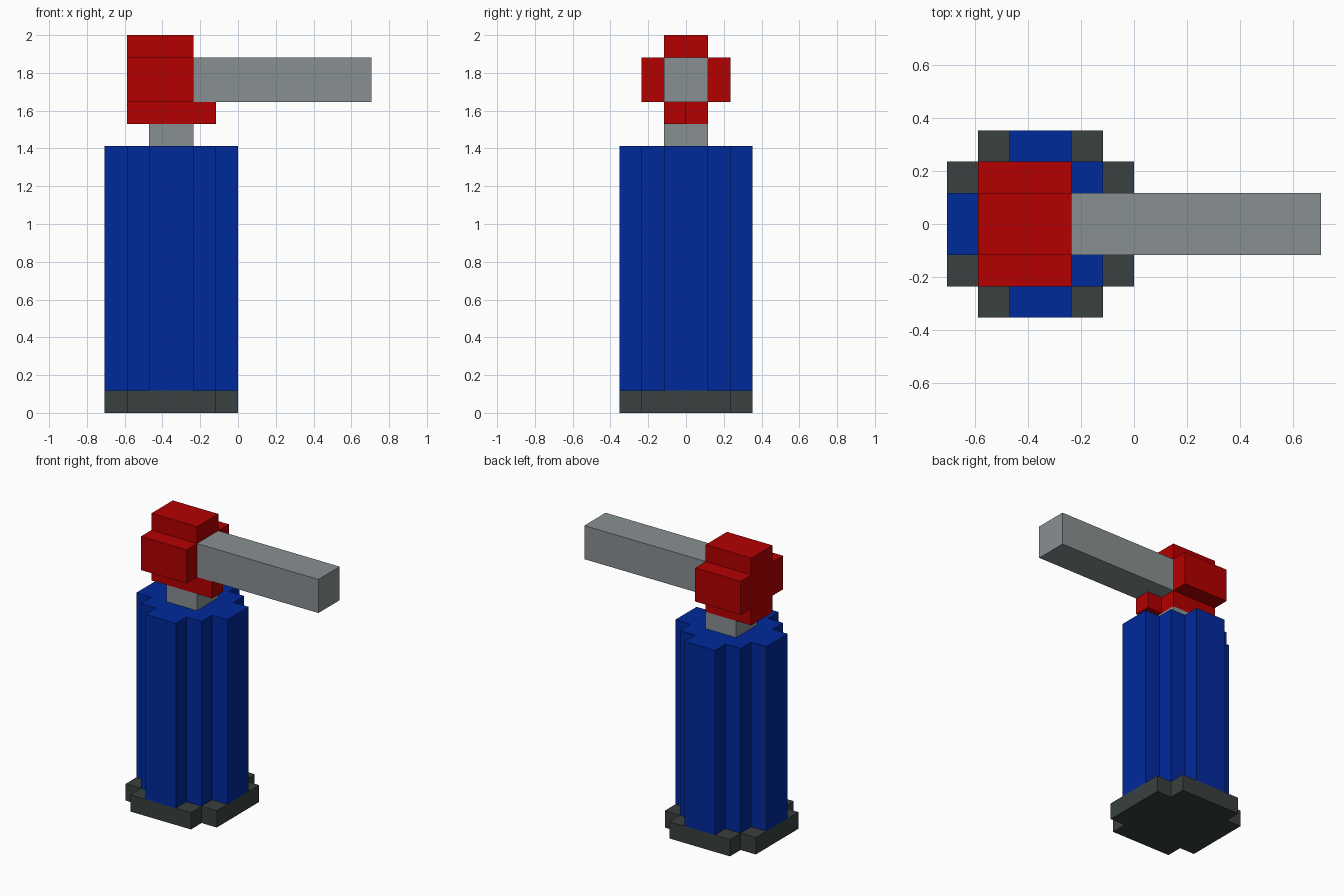
import bpy, bmesh
from mathutils import Vector

if "Cube" in bpy.data.objects:
    bpy.data.objects.remove(bpy.data.objects["Cube"])

U = 2 / 17  # one block


def material(name, rgb):
    m = bpy.data.materials.new(name)
    m.diffuse_color = (*rgb, 1)
    m.use_nodes = True
    m.node_tree.nodes["Principled BSDF"].inputs["Base Color"].default_value = m.diffuse_color
    return m


BLUE = material("blue", (0.0, 0.0225, 0.332))
RED = material("red", (0.456, 0.0, 0.0))
GREY = material("grey", (0.250, 0.279, 0.287))
DARK = material("dark grey", (0.041, 0.051, 0.050))


def mirrored(quarter):
    """Full counter-clockwise outline from one quadrant of corner points."""
    back = quarter[::-1]
    return (quarter + [(-a, b) for a, b in back]
            + [(-a, -b) for a, b in quarter] + [(a, -b) for a, b in back])


def prism(name, quarter, centre, length, mat, axis="Z"):
    """Extrude a mirrored outline along Z or X, starting at centre (in blocks)."""
    bm = bmesh.new()
    pts = mirrored(quarter)
    place = (lambda a, b: (a, b, 0)) if axis == "Z" else (lambda a, b: (0, a, b))
    step = Vector((0, 0, length)) if axis == "Z" else Vector((length, 0, 0))
    face = bm.faces.new([bm.verts.new(Vector(place(a, b)) + Vector(centre)) for a, b in pts])
    top = bmesh.ops.extrude_face_region(bm, geom=[face], use_keep_orig=True)["geom"]
    bmesh.ops.translate(bm, verts=[v for v in top if isinstance(v, bmesh.types.BMVert)], vec=step)
    bmesh.ops.recalc_face_normals(bm, faces=bm.faces)
    bmesh.ops.scale(bm, vec=(U, U, U), verts=bm.verts)
    me = bpy.data.meshes.new(name)
    bm.to_mesh(me)
    bm.free()
    me.materials.append(mat)
    bpy.context.collection.objects.link(bpy.data.objects.new(name, me))


# Stepped foot and column
prism("base", [(3, 2), (2, 2), (2, 3)], (-3, 0, 0), 1, DARK)
prism("column", [(3, 1), (2, 1), (2, 2), (1, 2), (1, 3)], (-3, 0, 1), 11, BLUE)
prism("neck", [(1, 1)], (-3, 0, 12), 1, GREY)

# Cross-shaped head with a small catch under the lever
prism("head", [(2, 1), (1, 1), (1, 2)], (-5, 0, 15), 3, RED, "X")
prism("catch", [(0.5, 0.5)], (-2, -0.5, 13.5), 1, RED, "X")

# Long arm
prism("lever", [(1, 1)], (-2, 0, 15), 8, GREY, "X")
